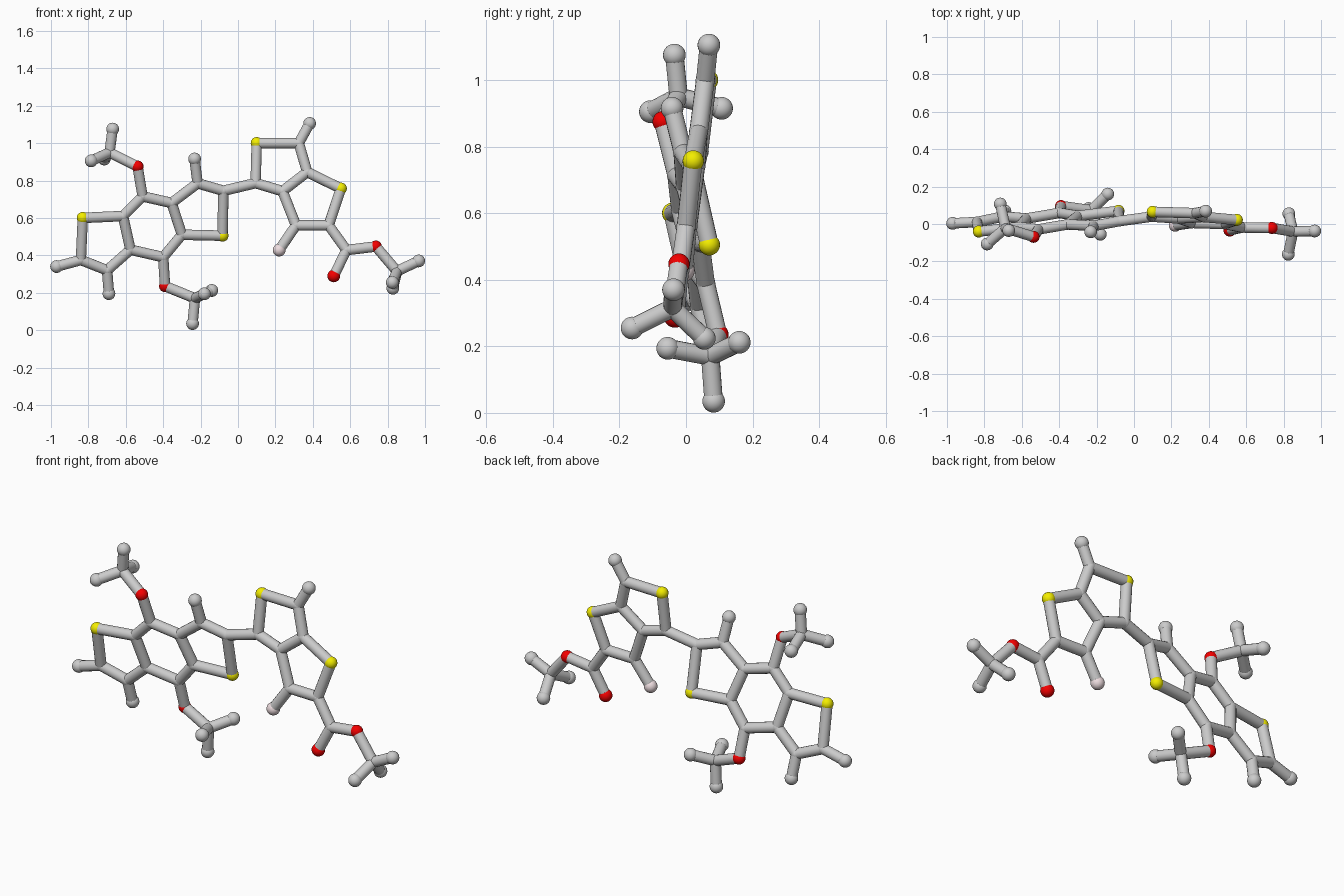
import bpy
from mathutils import Vector

if "Cube" in bpy.data.objects:
    bpy.data.objects.remove(bpy.data.objects["Cube"])

BOND_R, JOINT_R, HETERO_R, CAP_R = 0.028, 0.029, 0.032, 0.034


def make_mat(name, rgb):
    m = bpy.data.materials.new(name)
    m.diffuse_color = (*rgb, 1)
    m.use_nodes = True
    m.node_tree.nodes["Principled BSDF"].inputs["Base Color"].default_value = m.diffuse_color
    return m


YELLOW = make_mat("yellow", (0.9, 0.85, 0.0))
RED = make_mat("red", (0.9, 0.0, 0.0))
PINK = make_mat("pale_pink", (0.85, 0.72, 0.74))


# The two flat ring systems are tilted planes: depth follows from x and z
def left_plane(x, z):
    return Vector((x, 0.196 + 0.118 * x - 0.23 * z, z))


def right_plane(x, z):
    return Vector((x, -0.052 - 0.031 * x + 0.12 * z, z))


left = {
    "sulfur_a": (-.83, .60), "a1": (-.84, .375), "a2": (-.70, .32),
    "a3": (-.575, .43), "a4": (-.615, .61), "b1": (-.51, .715),
    "b2": (-.355, .68), "b3": (-.30, .51), "b4": (-.40, .39),
    "sulfur_b": (-.083, .505), "c1": (-.078, .745), "c2": (-.216, .785),
    "cap_a1": (-.97, .34), "cap_a2": (-.69, .195), "cap_c2": (-.232, .915),
    "oxygen_top": (-.537, .875), "oxygen_low": (-.39, .235),
}
right = {
    "d1": (.094, .786), "sulfur_d": (.10, 1.0), "d2": (.325, 1.0),
    "d3": (.37, .845), "d4": (.238, .743), "sulfur_e": (.55, .757),
    "e1": (.485, .56), "e2": (.31, .56), "fluorine": (.22, .428),
    "cap_d2": (.383, 1.105), "f1": (.58, .428), "oxygen_f": (.512, .29),
    "oxygen_side": (.737, .447), "m_side": (.85, .315), "cap_side": (.966, .37),
}
# Methyl ends that leave the planes
free = {
    "m_top": (-.687, -.022, .95), "cap_top_1": (-.67, -.035, 1.075),
    "cap_top_2": (-.785, -.107, .905), "cap_top_3": (-.715, .107, .915),
    "m_low": (-.23, .073, .17), "cap_low_1": (-.243, .083, .035),
    "cap_low_2": (-.14, .16, .212), "cap_low_3": (-.18, -.055, .194),
    "cap_side_2": (.825, -.162, .255), "cap_side_3": (.828, .055, .224),
}
atoms = {k: left_plane(*v) for k, v in left.items()}
atoms.update({k: right_plane(*v) for k, v in right.items()})
atoms.update({k: Vector(v) for k, v in free.items()})

# Chains of joined atoms: rings, then side groups
chains = [
    ("sulfur_a", "a1", "a2", "a3", "a4", "sulfur_a"),
    ("a4", "b1", "b2", "b3", "b4", "a3"),
    ("b3", "sulfur_b", "c1", "c2", "b2"),
    ("c1", "d1", "sulfur_d", "d2", "d3", "d4", "d1"),
    ("d3", "sulfur_e", "e1", "e2", "d4"),
    ("b1", "oxygen_top", "m_top", "cap_top_1"),
    ("cap_top_2", "m_top", "cap_top_3"),
    ("b4", "oxygen_low", "m_low", "cap_low_1"),
    ("cap_low_2", "m_low", "cap_low_3"),
    ("e1", "f1", "oxygen_side", "m_side", "cap_side"),
    ("cap_side_2", "m_side", "cap_side_3"),
    ("f1", "oxygen_f"), ("e2", "fluorine"),
]
chains += [(k, "cap_" + k) for k in ("a1", "a2", "c2", "d2")]


# Balls: coloured atoms, rounded grey ends and small carbon joints
def ball(name, pos):
    label, r, mat = "joint_" + name, JOINT_R, None
    if name.startswith("sulfur"):
        label, r, mat = name, HETERO_R, YELLOW
    elif name.startswith("oxygen"):
        label, r, mat = name, CAP_R if name == "oxygen_f" else HETERO_R, RED
    elif name == "fluorine":
        label, r, mat = name, CAP_R, PINK
    elif name.startswith("cap"):
        label, r = "end_" + name, CAP_R
    bpy.ops.mesh.primitive_uv_sphere_add(segments=24, ring_count=16, radius=r, location=pos)
    o = bpy.context.object
    o.name = label
    if mat:
        o.data.materials.append(mat)
    bpy.ops.object.shade_smooth()


# Sticks between two atoms
def bond(a, b):
    p, q = atoms[a], atoms[b]
    d = q - p
    bpy.ops.mesh.primitive_cylinder_add(vertices=16, radius=BOND_R, depth=d.length,
                                        location=(p + q) / 2,
                                        rotation=d.to_track_quat('Z', 'Y').to_euler())
    bpy.context.object.name = f"bond_{a}_{b}"
    bpy.ops.object.shade_smooth_by_angle()


for name, pos in atoms.items():
    ball(name, pos)
for names in chains:
    for a, b in zip(names, names[1:]):
        bond(a, b)
